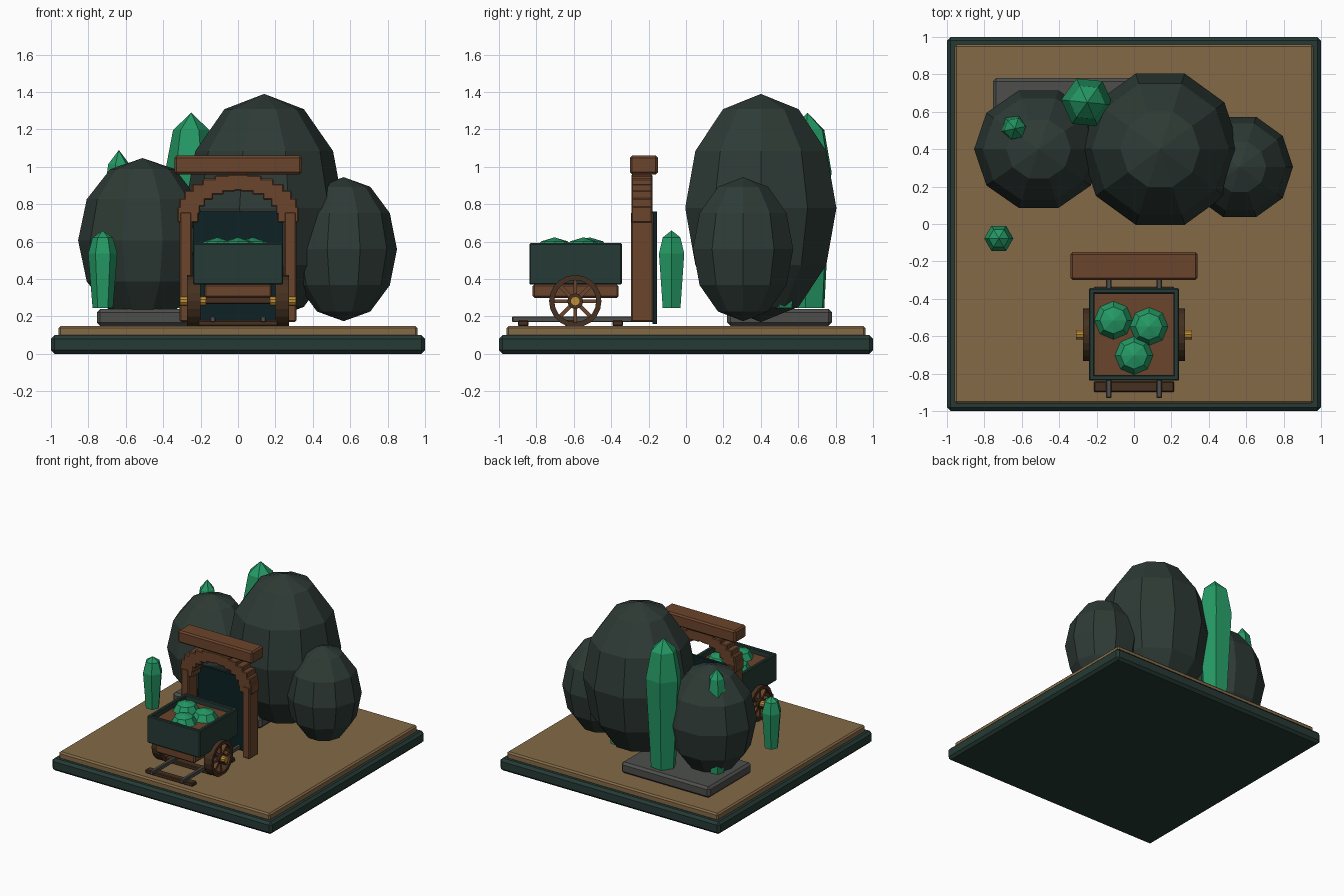
import bpy, bmesh, math
from mathutils import Vector, Matrix

cube = bpy.data.objects.get("Cube")
if cube:
    bpy.data.objects.remove(cube, do_unlink=True)


def material(name, *rgb):
    m = bpy.data.materials.new(name)
    m.use_nodes = True
    m.diffuse_color = (*rgb, 1)
    bsdf = m.node_tree.nodes["Principled BSDF"]
    bsdf.inputs["Base Color"].default_value = (*rgb, 1)
    bsdf.inputs["Roughness"].default_value = 0.8
    return m


ROCK = material("dark rock", .027, .043, .036)
TRIM = material("dark green trim", .019, .042, .035)
SAND = material("sandy ground", .23, .142, .062)
WOOD = material("brown wood", .145, .058, .025)
DARK = material("dark wood", .058, .029, .014)
GEM = material("green crystal", .018, .32, .13)
GREY = material("grey stone", .075, .078, .072)
BRASS = material("brass", .52, .27, .035)
VOID = material("tunnel shadow", .004, .015, .018)


def finish(name, bm, mat, bevel=0):
    bmesh.ops.recalc_face_normals(bm, faces=bm.faces)
    mesh = bpy.data.meshes.new(name)
    bm.to_mesh(mesh)
    bm.free()
    mesh.materials.append(mat)
    ob = bpy.data.objects.new(name, mesh)
    bpy.context.scene.collection.objects.link(ob)
    if bevel:
        mod = ob.modifiers.new("bevel", 'BEVEL')
        mod.width = bevel
        mod.segments = 1
    return ob


def box(name, x, y, z, mat, bevel=.008):
    """Box from (low, high) ranges."""
    bm = bmesh.new()
    bmesh.ops.create_cube(bm, size=1)
    lo, hi = Vector((x[0], y[0], z[0])), Vector((x[1], y[1], z[1]))
    for v in bm.verts:
        v.co = (lo + hi) / 2 + v.co * (hi - lo)
    return finish(name, bm, mat, bevel)


def lathe(name, profile, sides, mat, matrix, closed=False):
    """Turn (radius, height) points around z; a zero radius makes a pole."""
    bm = bmesh.new()
    rings = []
    for r, z in profile:
        count = sides if r > 1e-5 else 1
        rings.append([bm.verts.new((r * math.cos(math.tau * i / sides),
                                    r * math.sin(math.tau * i / sides), z))
                      for i in range(count)])
    pairs = list(zip(rings, rings[1:]))
    if closed:
        pairs.append((rings[-1], rings[0]))
    for a, b in pairs:
        for i in range(sides):
            j = (i + 1) % sides
            quad = [a[i % len(a)], a[j % len(a)], b[j % len(b)], b[i % len(b)]]
            bm.faces.new(list(dict.fromkeys(quad)))
    bm.transform(matrix)
    return finish(name, bm, mat)


def ellipsoid(name, centre, radii, sides, rings, mat):
    profile = [(math.sin(math.pi * i / rings), -math.cos(math.pi * i / rings))
               for i in range(rings + 1)]
    profile[0], profile[-1] = (0, -1), (0, 1)
    return lathe(name, profile, sides, mat,
                 Matrix.LocRotScale(Vector(centre), None, Vector(radii)))


def crystal(name, x, y, r, top, spin=0, base=.245):
    h = top - base
    profile = [(0, 0), (.7 * r, 0), (r, .7 * h), (.7 * r, .91 * h), (0, h)]
    return lathe(name, profile, 6, GEM,
                 Matrix.Translation((x, y, base)) @ Matrix.Rotation(spin, 4, 'Z'))


# Plinth and ground
box("plinth", (-1, 1), (-1, 1), (0, .1), TRIM, .02)
box("ground", (-.96, .96), (-.96, .96), (.09, .15), SAND, .012)
box("stone_slab", (-.755, .05), (.22, .78), (.15, .24), GREY, .018)

# Boulders
ellipsoid("large_boulder", (.14, .4, .78), (.425, .425, .61), 10, 6, ROCK)
ellipsoid("right_boulder", (-.51, .4, .607), (.345, .33, .44), 10, 6, ROCK)
ellipsoid("left_boulder", (.565, .305, .56), (.285, .282, .385), 10, 6, ROCK)

# Standing crystals
crystal("tall_crystal", -.25, .65, .14, 1.29, -.1)
crystal("rear_crystal", -.637, .51, .083, 1.09, .2)
crystal("front_crystal", -.723, -.077, .078, .66)
crystal("hidden_crystal", .25, .5, .11, .85)

# Tunnel gateway
for side, s in (("left", 1), ("right", -1)):
    box(side + "_post", sorted((s * .245, s * .312)), (-.295, -.175),
        (.17, .76), WOOD)
box("lintel", (-.34, .34), (-.3, -.15), (.96, 1.06), WOOD, .012)
box("tunnel_panel", (-.24, .24), (-.178, -.155), (.16, .76), VOID, 0)
steps = 12
for i in range(steps + 1):
    a = math.pi * i / steps
    cx, cz = .267 * math.cos(a), .745 + .172 * math.sin(a)
    box("arch_block", (cx - .056, cx + .056), (-.292, -.18),
        (cz - .043, cz + .043), WOOD, .006)

# Track
for s in (-1, 1):
    box("rail", (s * .135 - .014, s * .135 + .014), (-.93, -.17),
        (.17, .2), GREY, .004)
for y in (-.87, -.62, -.365):
    box("sleeper", (-.215, .215), (y - .028, y + .028), (.148, .18), DARK, .006)

# Cart: walls around a loading floor, with a chassis below
wall = .03
x0, y0, y1 = .24, -.838, -.343
z = (.37, .592)
for s in (-1, 1):
    box("cart_side", sorted((s * x0, s * (x0 - wall))), (y0, y1), z, TRIM, .006)
for a, b in ((y0, y0 + wall), (y1 - wall, y1)):
    box("cart_end", (-x0, x0), (a, b), z, TRIM, .006)
box("cart_floor", (.02 - x0, x0 - .02), (y0 + .02, y1 - .02), (.372, .55), WOOD, 0)
box("chassis", (-.18, .18), (-.82, -.36), (.3, .372), WOOD, .01)

# Crystal load
for x, y in ((-.11, -.515), (.08, -.548), (0, -.703)):
    ellipsoid("cart_crystal", (x, y, .55), (.102, .102, .073), 8, 4, GEM)

# Wheels with spokes and hubs
for s in (-1, 1):
    place = Matrix.Translation((s * .237, -.592, .282)) @ Matrix.Rotation(math.pi / 2, 4, 'Y')
    w = .036
    lathe("wheel_rim", [(.112, -w), (.14, -w), (.14, w), (.112, w)], 20,
          DARK, place, True)
    lathe("wheel_boss", [(0, -w), (.042, -w), (.042, w), (0, w)], 12, DARK, place)
    lathe("hub", [(0, -.066), (.026, -.066), (.026, .072), (0, .072)], 10, BRASS,
          place if s > 0 else place @ Matrix.Rotation(math.pi, 4, 'X'))
    for i in range(4):
        spoke = box("spoke", (-.118, .118), (-.01, .01), (-.024, .024), WOOD, 0)
        spoke.data.transform(place @ Matrix.Rotation(math.pi * i / 4, 4, 'Z'))
box("axle", (-.24, .24), (-.607, -.577), (.268, .305), DARK, .005)
